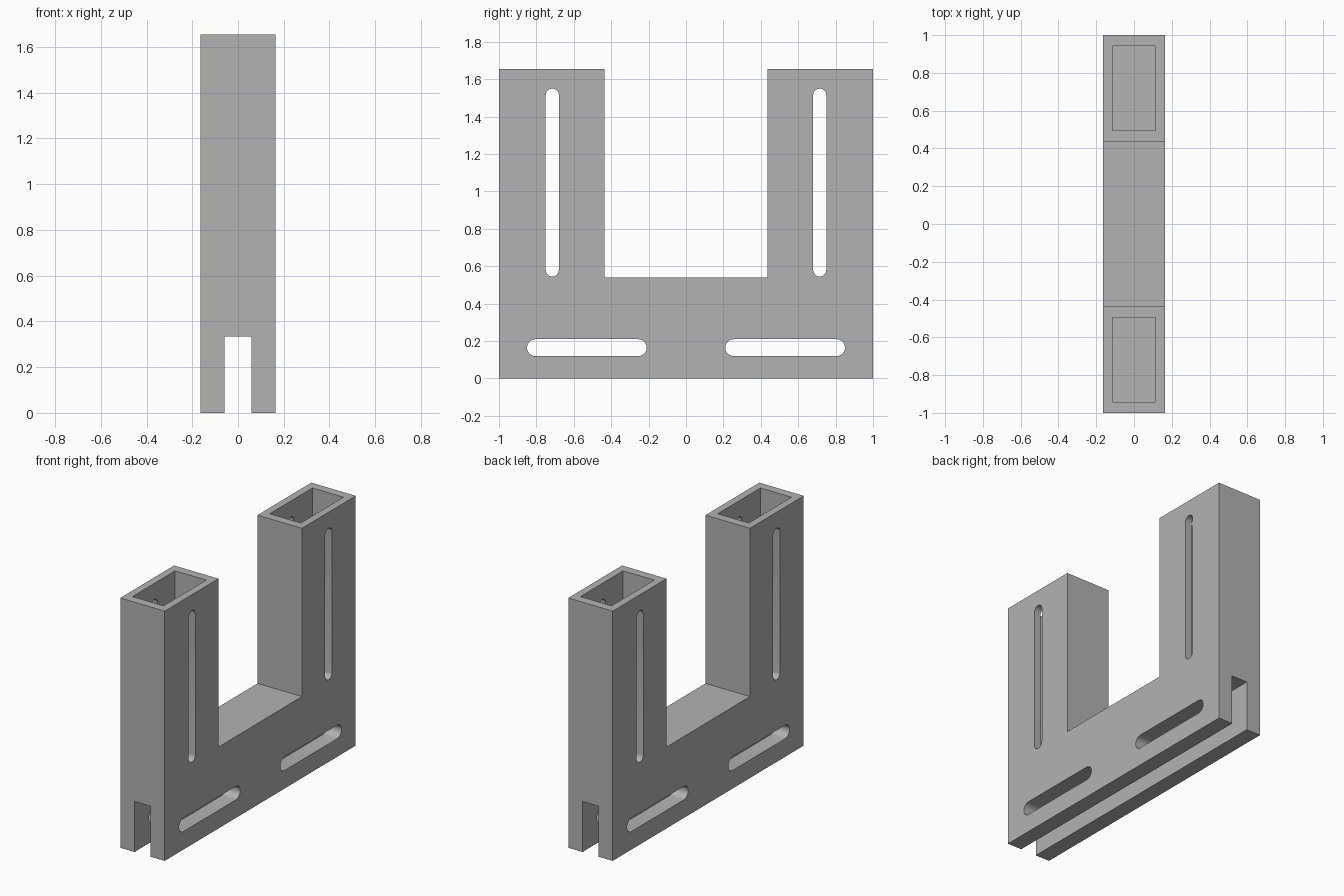
import bpy
import bmesh
from math import pi, sin, cos, radians
from mathutils import Vector

if "Cube" in bpy.data.objects:
    bpy.data.objects.remove(bpy.data.objects["Cube"], do_unlink=True)

HALF_W, HEIGHT, BEAM_TOP, INNER_Y = 0.163, 1.655, 0.54, 0.437

grey = bpy.data.materials.new("plain grey")
grey.use_nodes = True
grey.diffuse_color = (0.45, 0.45, 0.45, 1)
grey.node_tree.nodes["Principled BSDF"].inputs["Base Color"].default_value = grey.diffuse_color


def prism(name, outline, half_width):
    """Extrude a (y, z) outline along x, centred on x = 0."""
    bm = bmesh.new()
    face = bm.faces.new([bm.verts.new((-half_width, y, z)) for y, z in outline])
    out = bmesh.ops.extrude_face_region(bm, geom=[face])
    moved = [v for v in out["geom"] if isinstance(v, bmesh.types.BMVert)]
    bmesh.ops.translate(bm, verts=moved, vec=Vector((2 * half_width, 0, 0)))
    bmesh.ops.recalc_face_normals(bm, faces=bm.faces)
    mesh = bpy.data.meshes.new(name)
    bm.to_mesh(mesh)
    bm.free()
    mesh.materials.append(grey)
    obj = bpy.data.objects.new(name, mesh)
    bpy.context.collection.objects.link(obj)
    return obj


def box(name, half_width, y0, y1, z0, z1):
    return prism(name, [(y0, z0), (y1, z0), (y1, z1), (y0, z1)], half_width)


def slot(name, y0, y1, z0, z1, steps=12):
    """Round-ended slot cutter through the full width."""
    r = min(y1 - y0, z1 - z0) / 2
    upright = z1 - z0 > y1 - y0
    start = 0 if upright else -pi / 2
    ends = [(y1 - r, z1 - r), (y0 + r, z0 + r)]
    outline = []
    for k, (cy, cz) in enumerate(ends):
        for i in range(steps + 1):
            a = start + k * pi + pi * i / steps
            outline.append((cy + r * cos(a), cz + r * sin(a)))
    return prism(name, outline, HALF_W + 0.1)


# U-shaped body
half = [(1, 0), (1, HEIGHT), (INNER_Y, HEIGHT), (INNER_Y, BEAM_TOP)]
body = prism("bracket_body", half + [(-y, z) for y, z in reversed(half)], HALF_W)

# Bottom groove, then the pocket and slots of each upright
cutters = [box("groove_cutter", 0.058, -1.1, 1.1, -0.1, 0.335)]
for side, s in (("front", -1), ("back", 1)):
    def span(a, b):
        return sorted((s * a, s * b))
    cutters += [
        box(side + "_pocket_cutter", 0.114, *span(0.495, 0.942), BEAM_TOP, HEIGHT + 0.1),
        slot(side + "_upright_slot_cutter", *span(0.68, 0.75), 0.545, 1.55),
        slot(side + "_base_slot_cutter", *span(0.21, 0.85), 0.12, 0.21),
    ]

for cutter in cutters:
    mod = body.modifiers.new(cutter.name, "BOOLEAN")
    mod.operation = "DIFFERENCE"
    mod.solver = "EXACT"
    mod.object = cutter

# Bake the cuts and drop the cutters
graph = bpy.context.evaluated_depsgraph_get()
result = bpy.data.meshes.new_from_object(body.evaluated_get(graph))
body.modifiers.clear()
body.data = result
for cutter in cutters:
    bpy.data.objects.remove(cutter, do_unlink=True)

# Smooth slot ends, crisp edges
bpy.ops.object.select_all(action="DESELECT")
body.select_set(True)
bpy.context.view_layer.objects.active = body
bpy.ops.object.shade_smooth_by_angle(angle=radians(30))
